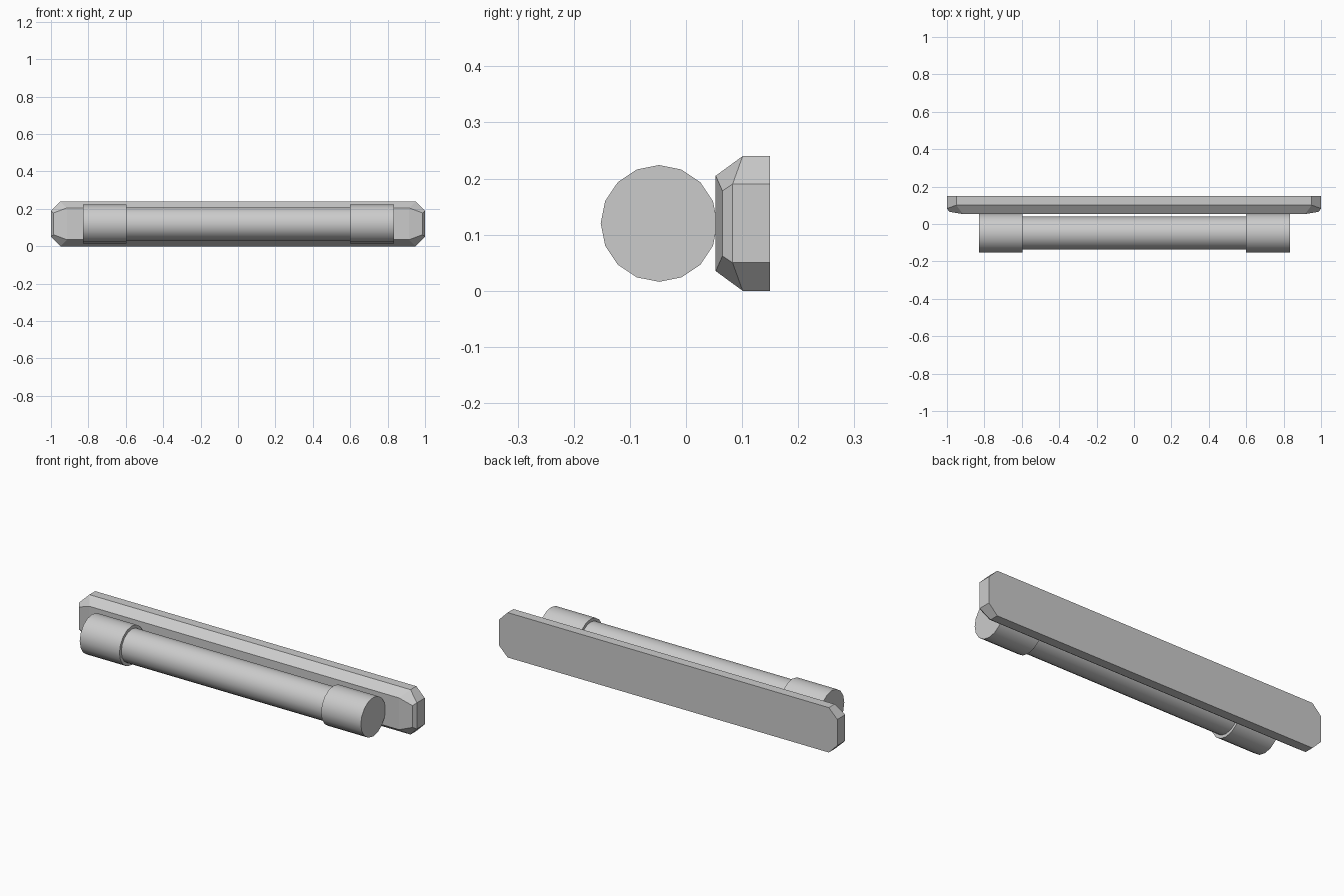
import bpy, bmesh
from math import pi, radians
from mathutils import Matrix

if "Cube" in bpy.data.objects:
    bpy.data.objects.remove(bpy.data.objects["Cube"])

MID_Z = 0.12      # height of the lamp axis
TUBE_Y = -0.048   # depth of the lamp axis


def finish(name, bm):
    bmesh.ops.recalc_face_normals(bm, faces=bm.faces)
    mesh = bpy.data.meshes.new(name)
    bm.to_mesh(mesh)
    bm.free()
    obj = bpy.data.objects.new(name, mesh)
    bpy.context.collection.objects.link(obj)
    return obj


def cylinder_x(name, x0, x1, radius):
    bm = bmesh.new()
    place = Matrix.Translation(((x0 + x1) / 2, TUBE_Y, MID_Z)) @ Matrix.Rotation(pi / 2, 4, 'Y')
    bmesh.ops.create_cone(bm, cap_ends=True, segments=16, radius1=radius,
                          radius2=radius, depth=x1 - x0, matrix=place)
    obj = finish(name, bm)
    bpy.ops.object.select_all(action='DESELECT')
    obj.select_set(True)
    bpy.context.view_layer.objects.active = obj
    bpy.ops.object.shade_smooth_by_angle(angle=radians(40))


def octagon(bm, a, b):
    """Ring from two corner points (x, y, half height) mirrored to four quadrants."""
    pts = []
    for sx, sz in ((1, 1), (1, -1), (-1, -1), (-1, 1)):
        corner = [a, b] if sx * sz > 0 else [b, a]
        pts += [bm.verts.new((sx * x, y, MID_Z + sz * h)) for x, y, h in corner]
    return pts


# Wall plate: chamfered octagon with a bevelled front
bm = bmesh.new()
back = octagon(bm, (0.95, 0.15, 0.12), (1.0, 0.15, 0.07))
rim = octagon(bm, (0.95, 0.101, 0.12), (1.0, 0.083, 0.07))
front = octagon(bm, (0.915, 0.053, 0.085), (0.987, 0.065, 0.058))
for r0, r1 in ((back, rim), (rim, front)):
    for i in range(8):
        j = (i + 1) % 8
        bm.faces.new((r0[i], r0[j], r1[j], r1[i]))
bm.faces.new(back)
# Front: flat middle and a slightly swept-back panel at each end
bm.faces.new((front[0], front[3], front[4], front[7]))
bm.faces.new(front[0:4])
bm.faces.new(front[4:8])
finish("back_plate", bm)

# Lamp tube and its two end caps
cylinder_x("lamp_tube", -0.61, 0.61, 0.088)
cylinder_x("end_cap_left", -0.83, -0.595, 0.104)
cylinder_x("end_cap_right", 0.598, 0.833, 0.104)
